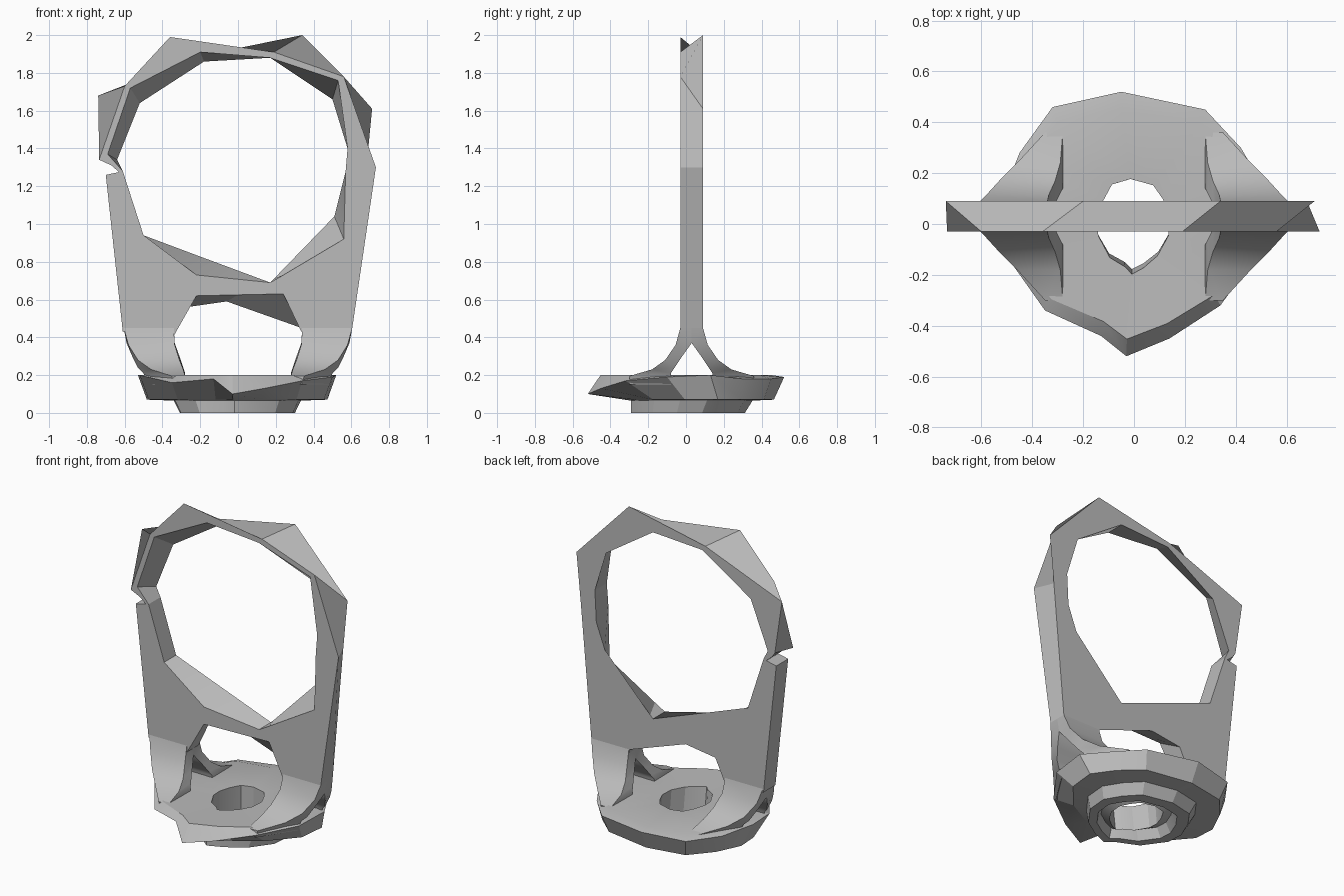
import bpy, bmesh

old = bpy.data.objects.get("Cube")
if old:
    bpy.data.objects.remove(old, do_unlink=True)

grey = bpy.data.materials.new("plain grey")
grey.use_nodes = True
colour = (0.5, 0.5, 0.5, 1)
grey.diffuse_color = colour
grey.node_tree.nodes["Principled BSDF"].inputs["Base Color"].default_value = colour

FRONT, BACK = -0.03, 0.09


def finish(name, bm, angle=0.3):
    bmesh.ops.recalc_face_normals(bm, faces=bm.faces)
    mesh = bpy.data.meshes.new(name)
    bm.to_mesh(mesh)
    bm.free()
    obj = bpy.data.objects.new(name, mesh)
    bpy.context.collection.objects.link(obj)
    mesh.materials.append(grey)
    bpy.ops.object.select_all(action="DESELECT")
    obj.select_set(True)
    bpy.context.view_layer.objects.active = obj
    bpy.ops.object.shade_smooth_by_angle(angle=angle)


def bridge(bm, a, b):
    n = len(a)
    for i in range(n):
        j = (i + 1) % n
        bm.faces.new((a[i], a[j], b[j], b[i]))


def loft(bm, rings, closed=False):
    loops = [[bm.verts.new(p) for p in ring] for ring in rings]
    for a, b in zip(loops, loops[1:]):
        bridge(bm, a, b)
    if closed:
        bridge(bm, loops[-1], loops[0])
    else:
        bm.faces.new(loops[0])
        bm.faces.new(loops[-1])


# Upright frame: each point is front x, z and, where the back differs, back x, z
outer = [(-.61, .43), (-.70, 1.26), (-.63, 1.275), (-.67, 1.31),
         (-.735, 1.34, -.69, 1.34), (-.60, 1.73, -.74, 1.68),
         (-.36, 1.99, -.2, 1.89), (.19, 1.91, .34, 2.0),
         (.56, 1.78, .71, 1.61), (.73, 1.3, .68, 1.3), (.605, .45),
         (.335, .43), (.24, .63, .335, .45), (0, .625, -.06, .59),
         (-.22, .62, -.27, .56), (-.35, .39)]
opening = [(-.2, 1.91, -.18, 1.86), (.17, 1.88), (.53, 1.76, .5, 1.66),
           (.58, 1.4), (.57, 1.28, .57, 1.2), (.56, .92, .51, 1.04),
           (.24, .73, .19, .71), (.17, .69), (-.22, .73, -.22, .835),
           (-.5, .94), (-.61, 1.28), (-.69, 1.37, -.64, 1.34),
           (-.57, 1.72, -.52, 1.64)]

bm = bmesh.new()
sheets = {FRONT: [], BACK: []}
for outline in (outer, opening):
    loops = []
    for y in (FRONT, BACK):
        pick = slice(0, 2) if y == FRONT else slice(-2, None)
        loop = [bm.verts.new((p[pick][0], y, p[pick][1])) for p in outline]
        for i, v in enumerate(loop):
            sheets[y].append(bm.edges.new((v, loop[i - 1])))
        loops.append(loop)
    bridge(bm, *loops)
for edges in sheets.values():
    bmesh.ops.triangle_fill(bm, edges=edges, use_beauty=True, use_dissolve=False)
finish("upright_frame", bm)

# Flared feet: front and back struts with a tunnel between them.
# Each level: outer y, z; tunnel y, z; inner x, outer x, outer x at the tunnel
levels = [(-.03, .45, .03, .45, .34, .605, .605),
          (-.055, .36, .03, .37, .335, .58, .59),
          (-.11, .28, -.02, .3, .31, .53, .56),
          (-.18, .23, -.06, .24, .29, .46, .53),
          (-.3, .195, -.08, .21, .28, .35, .5),
          (-.3, .15, -.08, .15, .28, .34, .48)]
for side, side_name in ((1, "left"), (-1, "right")):
    for flip, end_name in ((False, "front"), (True, "back")):
        rings = []
        for yo, zo, yi, zi, x_in, x_out, x_tunnel in levels:
            if flip:
                yo, yi = .06 - yo, .06 - yi
            rings.append([(side * x_in, yo, zo), (side * x_out, yo, zo),
                          (side * x_tunnel, yi, zi), (side * x_in, yi, zi)])
        bm = bmesh.new()
        loft(bm, rings)
        finish(f"{side_name}_{end_name}_flare", bm, 0.7)

# Base: faceted rim, narrow foot and a central shaft
rim = [(-.03, -.52, .1), (.14, -.45, .13), (.34, -.32, .17), (.5, -.1, .19),
       (.52, .13, .2), (.42, .3, .18), (.28, .45, .18), (-.05, .52, .19),
       (-.32, .46, .18), (-.45, .28, .18), (-.53, .08, .2), (-.52, -.1, .2),
       (-.35, -.34, .16), (-.13, -.44, .18)]


def scaled(sx, sy, z, dy=0):
    return [(x * sx, y * sy + dy, z) for x, y, _ in rim]


bm = bmesh.new()
loft(bm, [rim, scaled(.91, .76, .07, .07), scaled(.64, .62, .065, .03),
          scaled(.58, .58, 0, .01), scaled(.46, .46, 0), scaled(.4, .42, .06),
          scaled(.28, .34, .03), scaled(.27, .36, .195, -.01),
          scaled(.93, .87, .2)], closed=True)
finish("base", bm)
